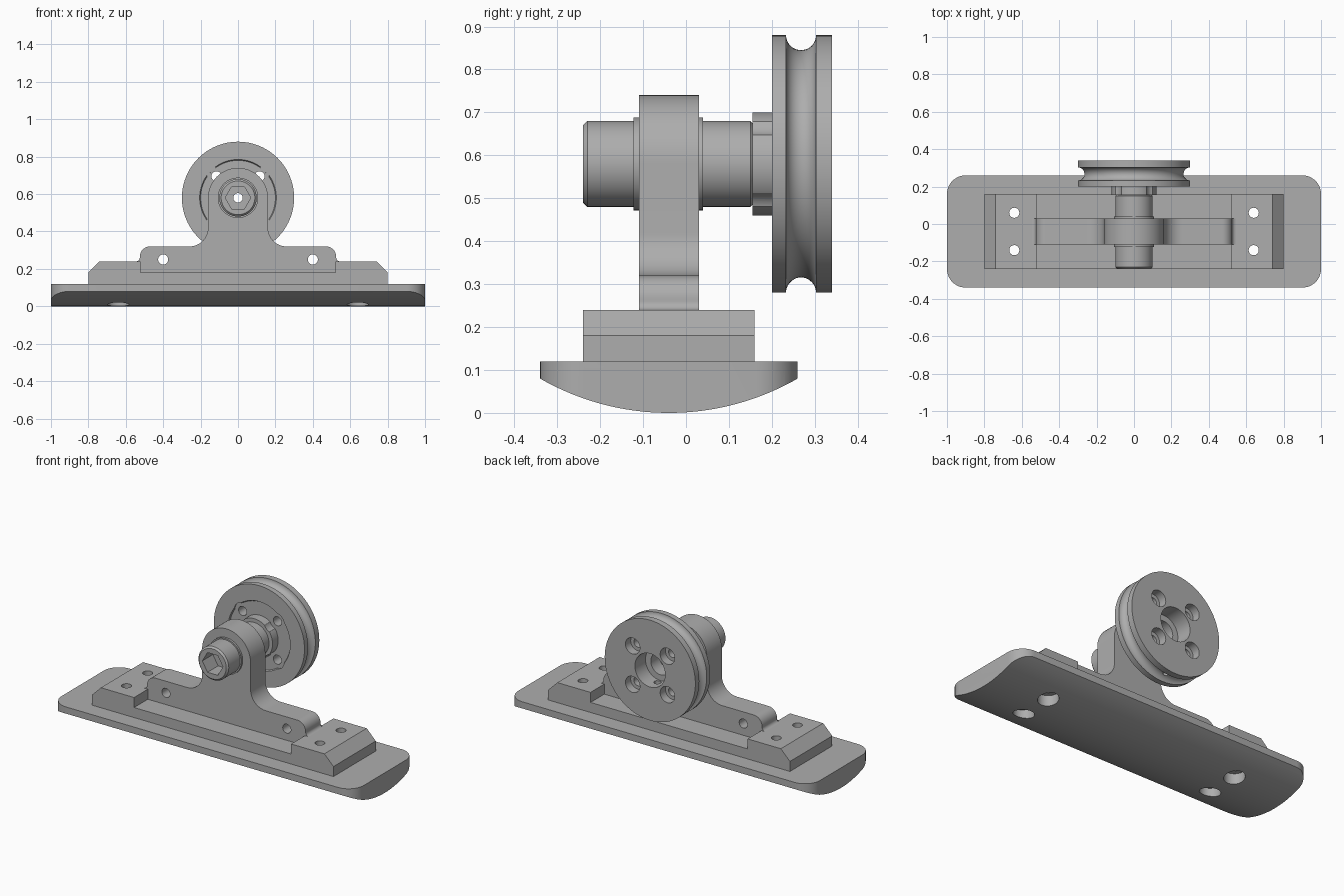
import bpy, bmesh
from math import cos, sin, pi, radians
from mathutils import Matrix, Vector

if "Cube" in bpy.data.objects:
    bpy.data.objects.remove(bpy.data.objects["Cube"])

GREY = (0.42, 0.42, 0.42, 1)
metal = bpy.data.materials.new("plain grey")
metal.use_nodes = True
metal.diffuse_color = GREY
metal.node_tree.nodes["Principled BSDF"].inputs["Base Color"].default_value = GREY

CY = -0.04      # centre line of the base
AXLE = 0.58     # height of the axle


def arc(cx, cy, r, a0, a1, n=12):
    angles = [radians(a0 + (a1 - a0) * i / n) for i in range(n + 1)]
    return [(cx + r * cos(a), cy + r * sin(a)) for a in angles]


def circle(cx, cy, r, n=48):
    return arc(cx, cy, r, 0, 360, n)[:-1]


def mirrored(half):
    return half + [(-x, y) for x, y in reversed(half) if abs(x) > 1e-5]


def finish(name, bm):
    bmesh.ops.remove_doubles(bm, verts=bm.verts, dist=1e-5)
    bmesh.ops.recalc_face_normals(bm, faces=bm.faces)
    mesh = bpy.data.meshes.new(name)
    bm.to_mesh(mesh)
    bm.free()
    mesh.materials.append(metal)
    obj = bpy.data.objects.new(name, mesh)
    bpy.context.collection.objects.link(obj)
    return obj


def prism(name, outline, axis, low, high):
    """Extrude a 2D outline along x, y or z."""
    place = {"x": lambda a, b: (low, a, b),
             "y": lambda a, b: (a, low, b),
             "z": lambda a, b: (a, b, low)}[axis]
    bm = bmesh.new()
    face = bm.faces.new([bm.verts.new(place(a, b)) for a, b in outline])
    new = bmesh.ops.extrude_face_region(bm, geom=[face])["geom"]
    step = Vector([(high - low) * (axis == k) for k in "xyz"])
    bmesh.ops.translate(bm, vec=step,
                        verts=[v for v in new if isinstance(v, bmesh.types.BMVert)])
    return finish(name, bm)


def lathe(name, profile, steps=80):
    """Spin a closed (radius, y) profile around the axle."""
    bm = bmesh.new()
    verts = [bm.verts.new((r, y, AXLE)) for r, y in profile]
    edges = [bm.edges.new((verts[i - 1], verts[i])) for i in range(len(verts))]
    bmesh.ops.spin(bm, geom=verts + edges, cent=(0, 0, AXLE), axis=(0, 1, 0),
                   angle=2 * pi, steps=steps)
    return finish(name, bm)


def boolean(obj, cutters, operation="DIFFERENCE"):
    bpy.context.view_layer.objects.active = obj
    for cutter in cutters:
        mod = obj.modifiers.new("cut", "BOOLEAN")
        mod.object, mod.operation, mod.solver = cutter, operation, "EXACT"
        bpy.ops.object.modifier_apply(modifier=mod.name)
        bpy.data.objects.remove(cutter)


def smooth(obj):
    bpy.ops.object.select_all(action="DESELECT")
    obj.select_set(True)
    bpy.context.view_layer.objects.active = obj
    bpy.ops.object.shade_smooth_by_angle(angle=radians(30))


# base plate: rounded rectangle with a curved underside
corner = arc(0.9, 0.2, 0.1, 0, 90)
right = [(x, CY - y) for x, y in reversed(corner)] + [(x, CY + y) for x, y in corner]
base = prism("base_plate", mirrored(right), "z", -0.1, 0.12)
belly = arc(CY, 0.6025, 0.6025, 238, 302, 48) + [(0.4, 0.3), (-0.48, 0.3)]
boolean(base, [prism("belly", belly, "x", -1.2, 1.2)], "INTERSECT")

# mounting block with raised chamfered ends
block = prism("mounting_block", mirrored(
    [(0.52, 0.18), (0.52, 0.24), (0.74, 0.24), (0.8, 0.18), (0.8, 0.12)]),
    "y", -0.24, 0.16)

# bolt holes through block and base, counterbored from below
bolts = [(sx * 0.64, CY + sy * 0.1) for sx in (-1, 1) for sy in (-1, 1)]
for x, y in bolts:
    boolean(block, [prism("drill", circle(x, y, 0.027), "z", 0, 0.4)])
    boolean(base, [prism("drill", circle(x, y, 0.027), "z", -0.2, 0.4),
                   prism("counterbore", circle(x, y, 0.057), "z", -0.2, 0.065)])

# upright bracket with filleted shoulders and round top
bracket = prism("bracket", mirrored(
    [(0.52, 0.18), (0.52, 0.24)]
    + arc(0.545, 0.26, 0.02, 270, 180, 6)
    + arc(0.47, 0.265, 0.055, 0, 90)
    + arc(0.26, 0.42, 0.1, 270, 180)
    + arc(0, AXLE, 0.16, 0, 90, 24)), "y", -0.11, 0.03)
boolean(bracket, [prism("drill", circle(x, 0.25, 0.027), "y", -0.3, 0.3)
                  for x in (-0.4, 0.4)])
boolean(bracket, [prism("drill", circle(0, AXLE, 0.09), "y", -0.3, 0.3)])

# axle with collars and a hexagonal socket
axle = lathe("axle", [
    (0.025, -0.24), (0.09, -0.24), (0.1, -0.23), (0.1, -0.122), (0.108, -0.122),
    (0.108, 0.04), (0.1, 0.04), (0.1, 0.15), (0.09, 0.16), (0.025, 0.16)])
boolean(axle, [prism("socket", circle(0, AXLE, 0.068, 6), "y", -0.4, -0.14)])

# pulley wheel with rim groove, stepped bore and front hub
groove = [(0.3 - r, y) for y, r in arc(0.268, 0, 0.035, 180, 0, 20)]
pulley = lathe("pulley", [
    (0.065, 0.155), (0.12, 0.155), (0.12, 0.208), (0.2, 0.208), (0.205, 0.2),
    (0.3, 0.2)] + groove + [(0.3, 0.34), (0.1, 0.34), (0.1, 0.24), (0.065, 0.24)], 96)

# screw holes: scallop the hub in front, counterbore the back
for x in (-0.115, 0.115):
    for z in (AXLE - 0.115, AXLE + 0.115):
        boolean(pulley, [prism("scallop", circle(x, z, 0.05), "y", 0.1, 0.2079),
                         prism("drill", circle(x, z, 0.027), "y", 0.1, 0.4),
                         prism("counterbore", circle(x, z, 0.048), "y", 0.29, 0.4)])
# radial set screw hole in the groove
boolean(pulley, [prism("drill", circle(0, 0.268, 0.02, 24), "z", 0.2, 0.53)])

for part in (base, block, bracket, axle, pulley):
    smooth(part)
